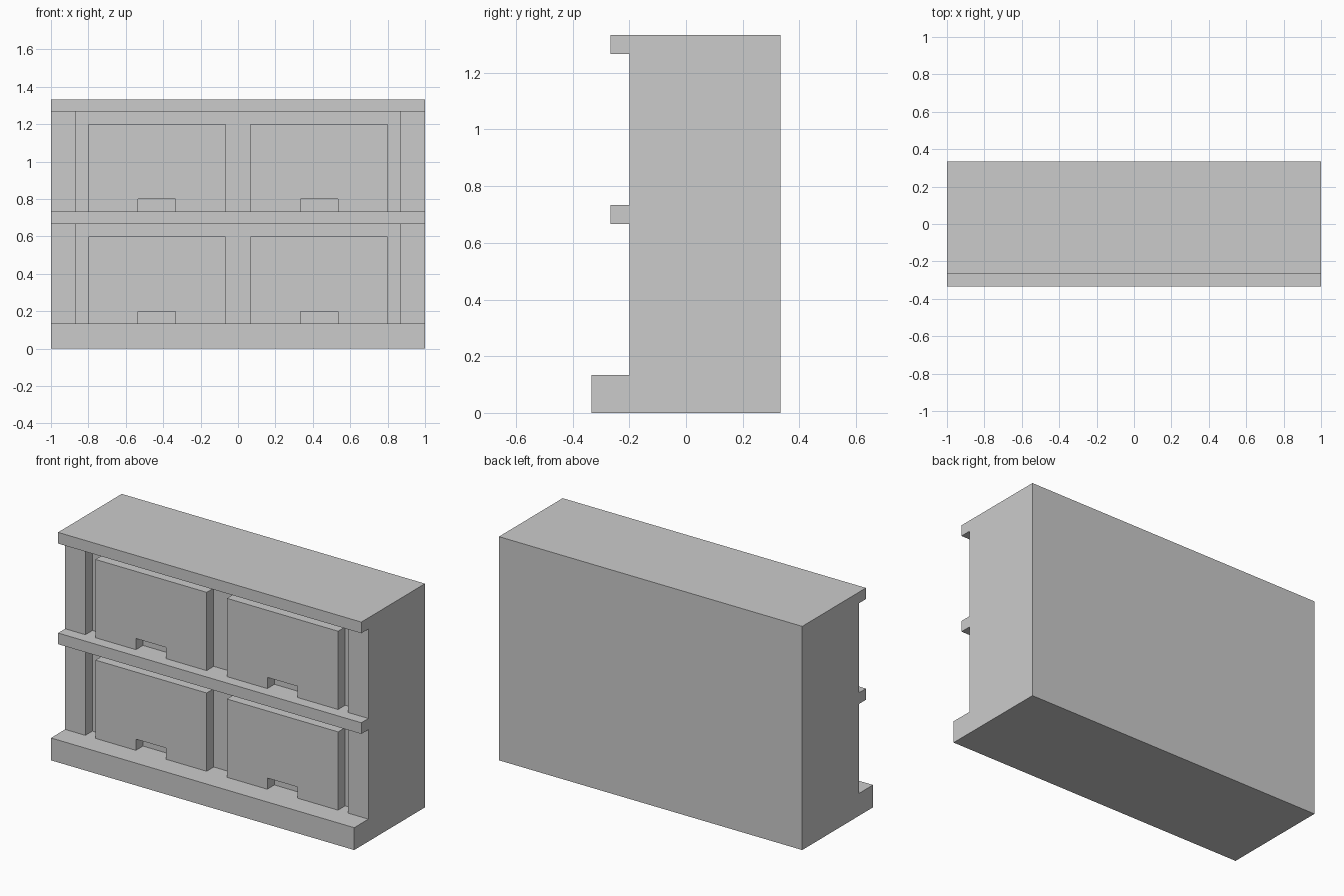
import bpy, bmesh
from mathutils import Vector

if "Cube" in bpy.data.objects:
    bpy.data.objects.remove(bpy.data.objects["Cube"])

U = 1 / 15                       # the cabinet sits on a 1/15 unit module
Y_BACK, Y_FACE, Y_RECESS = 5 * U, -3 * U, -2 * U
BAYS = [(2 * U, 10 * U), (11 * U, 19 * U)]   # bottom and top of each drawer row


def prism(points, offset):
    """Closed bmesh from a planar outline swept along an offset."""
    bm = bmesh.new()
    face = bm.faces.new([bm.verts.new(p) for p in points])
    ext = bmesh.ops.extrude_face_region(bm, geom=[face], use_keep_orig=True)
    verts = [g for g in ext["geom"] if isinstance(g, bmesh.types.BMVert)]
    bmesh.ops.translate(bm, verts=verts, vec=offset)
    bmesh.ops.recalc_face_normals(bm, faces=bm.faces[:])
    return bm


def finish(bm, name):
    mesh = bpy.data.meshes.new(name)
    bm.to_mesh(mesh)
    bm.free()
    obj = bpy.data.objects.new(name, mesh)
    bpy.context.collection.objects.link(obj)
    return obj


# Cabinet body: side profile with plinth, middle rail and top, swept across x
profile = [(5, 0), (5, 20), (-4, 20), (-4, 19), (-3, 19), (-3, 11), (-4, 11),
           (-4, 10), (-3, 10), (-3, 2), (-5, 2), (-5, 0)]
body = prism([(-1, y * U, z * U) for y, z in profile], (2, 0, 0))

# Recess the bays between the side posts
for x in (-13 * U, 13 * U):
    bmesh.ops.bisect_plane(body, geom=body.verts[:] + body.edges[:] + body.faces[:],
                           plane_co=(x, 0, 0), plane_no=(1, 0, 0))
bays = []
for f in body.faces:
    c = f.calc_center_median()
    if abs(c.x) < 0.1 and abs(c.y - Y_FACE) < 1e-4 and f.normal.y < -0.9:
        bays.append(f)
pushed = bmesh.ops.extrude_discrete_faces(body, faces=bays)["faces"]
for f in pushed:
    bmesh.ops.translate(body, verts=f.verts[:], vec=(0, Y_RECESS - Y_FACE, 0))
bmesh.ops.dissolve_limit(body, angle_limit=0.01, verts=body.verts[:], edges=body.edges[:])
bmesh.ops.recalc_face_normals(body, faces=body.faces[:])
finish(body, "cabinet_body")

# Drawer fronts with a hand notch in the lower edge
for row, (z0, z1) in zip(("lower", "upper"), BAYS):
    for side, cx in (("left", -6.5 * U), ("right", 6.5 * U)):
        w, n, top, notch = 5.5 * U, 1.5 * U, z1 - U, z0 + U
        outline = [(-w, z0), (-n, z0), (-n, notch), (n, notch),
                   (n, z0), (w, z0), (w, top), (-w, top)]
        front = prism([(cx + x, Y_FACE, z) for x, z in outline],
                      (0, Y_RECESS - Y_FACE, 0))
        finish(front, f"drawer_front_{row}_{side}")
